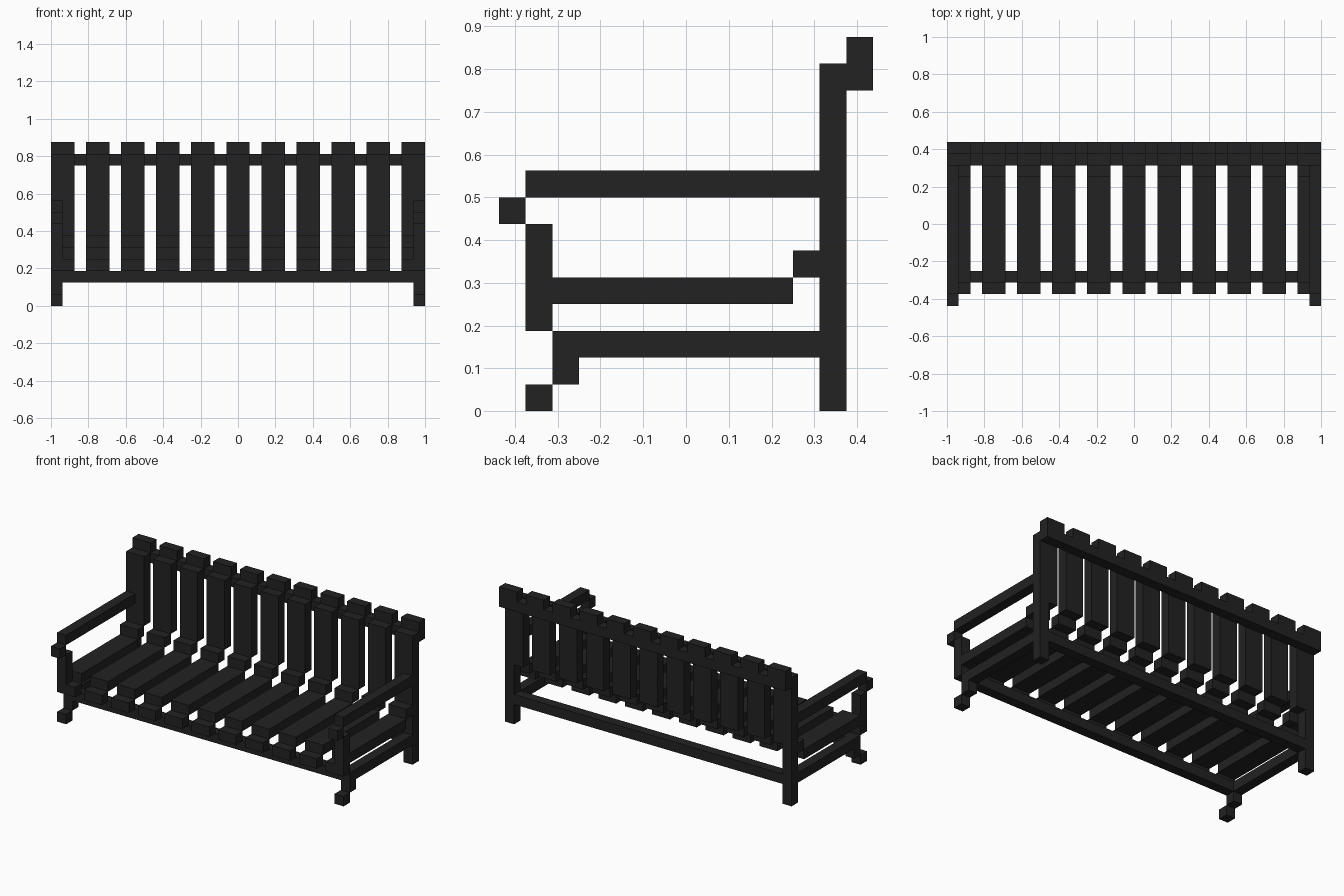
import bpy, bmesh
from mathutils import Matrix, Vector

if "Cube" in bpy.data.objects:
    bpy.data.objects.remove(bpy.data.objects["Cube"])

U = 1 / 16  # size of one block

black = bpy.data.materials.new("charcoal_black")
black.diffuse_color = (0.016, 0.016, 0.016, 1)
black.use_nodes = True
black.node_tree.nodes["Principled BSDF"].inputs["Base Color"].default_value = black.diffuse_color


def part(name, boxes):
    """One object from boxes given as (x0, x1, y0, y1, z0, z1) in blocks."""
    bm = bmesh.new()
    for x0, x1, y0, y1, z0, z1 in boxes:
        centre = Vector((x0 + x1, y0 + y1, z0 + z1)) * U / 2
        size = Matrix.Diagonal((x1 - x0, y1 - y0, z1 - z0, 1 / U)) * U
        bmesh.ops.create_cube(bm, size=1, matrix=Matrix.Translation(centre) @ size)
    mesh = bpy.data.meshes.new(name)
    bm.to_mesh(mesh)
    bm.free()
    mesh.materials.append(black)
    ob = bpy.data.objects.new(name, mesh)
    bpy.context.collection.objects.link(ob)
    return ob


# Seat and back slats, eleven of each
for i in range(11):
    a = -16 + 3 * i
    b = a + 2
    part(f"seat_slat_{i + 1}", [(a, b, -6, -5, 3, 4),   # front lip
                                (a, b, -5, 4, 4, 5),    # flat seat
                                (a, b, 4, 5, 5, 6)])    # rear step
    part(f"back_slat_{i + 1}", [(a, b, 5, 6, 6, 13),    # upright
                                (a, b, 6, 7, 13, 14)])  # rolled top

# Long rails
part("front_rail", [(-15, 15, -5, -4, 2, 3)])
part("back_rail", [(-15, 15, 5, 6, 2, 3)])
part("top_rail", [(-16, 16, 6, 7, 12, 13)])

# End frames
for side, x in (("left", -16), ("right", 15)):
    e = (x, x + 1)
    part(side + "_side_rail", [(*e, -5, 5, 2, 3)])
    part(side + "_back_leg", [(*e, 5, 6, 0, 6)])
    part(side + "_front_leg", [(*e, -5, -4, 1, 2), (*e, -6, -5, 0, 1)])
    part(side + "_arm_post", [(*e, -6, -5, 4, 7)])
    part(side + "_armrest", [(*e, -6, 5, 8, 9), (*e, -7, -6, 7, 8)])
